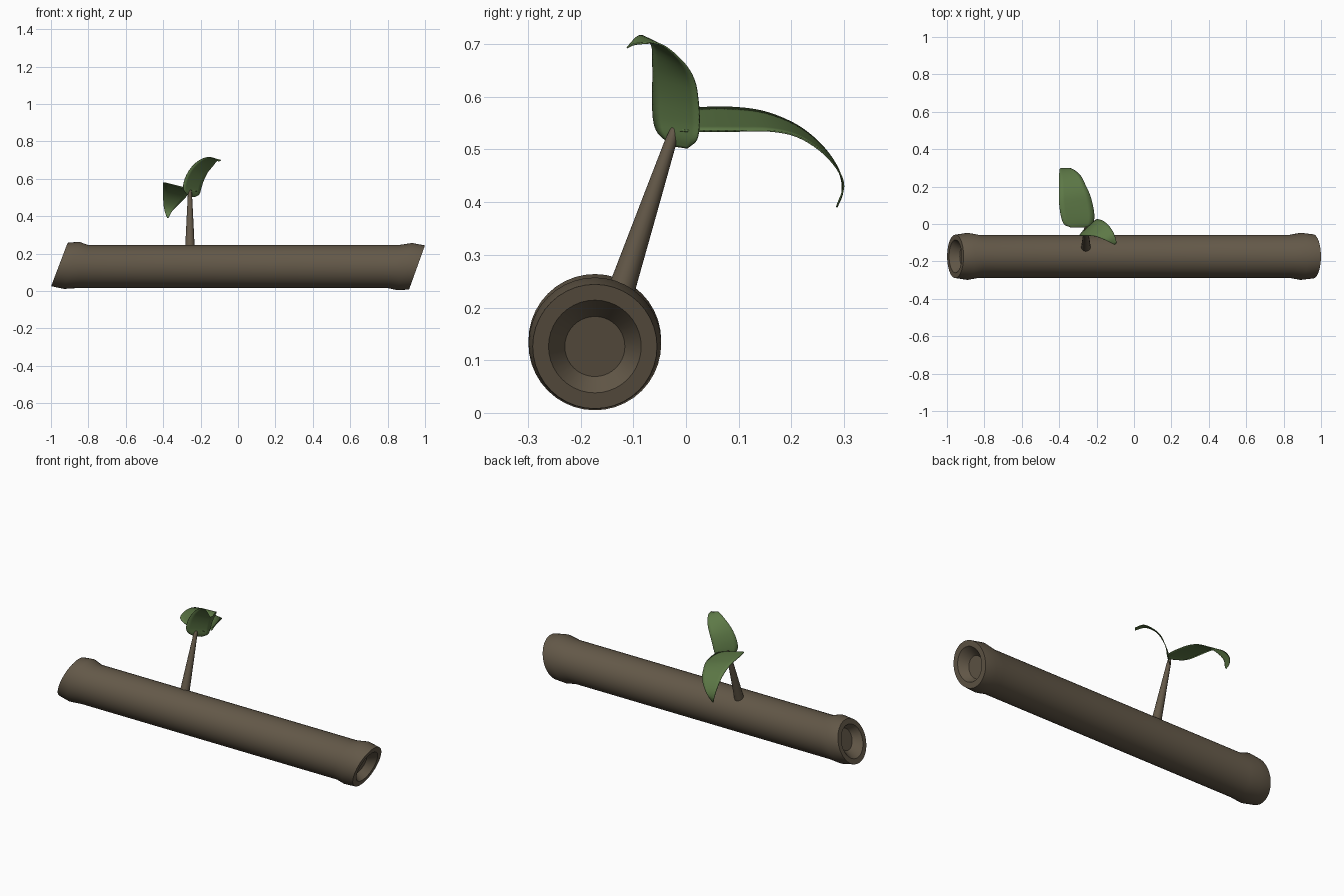
import bpy, bmesh, math
from mathutils import Vector

if "Cube" in bpy.data.objects:
    bpy.data.objects.remove(bpy.data.objects["Cube"])


def material(name, rgb):
    m = bpy.data.materials.new(name)
    m.diffuse_color = (*rgb, 1)
    m.use_nodes = True
    m.node_tree.nodes["Principled BSDF"].inputs["Base Color"].default_value = m.diffuse_color
    return m


BARK = material("bark_brown", (0.125, 0.098, 0.065))
LEAF = material("leaf_green", (0.11, 0.19, 0.062))


def finish(name, bm, mat):
    bmesh.ops.recalc_face_normals(bm, faces=bm.faces)
    mesh = bpy.data.meshes.new(name)
    bm.to_mesh(mesh)
    bm.free()
    mesh.materials.append(mat)
    ob = bpy.data.objects.new(name, mesh)
    bpy.context.collection.objects.link(ob)
    bpy.ops.object.select_all(action='DESELECT')
    ob.select_set(True)
    bpy.context.view_layer.objects.active = ob
    bpy.ops.object.shade_smooth_by_angle(angle=math.radians(30))
    return ob


def loft(bm, rings, closed):
    """Join successive rows of points with quads; closed rows get end caps."""
    rows = [[bm.verts.new(p) for p in r] for r in rings]
    n = len(rows[0])
    for a, b in zip(rows, rows[1:]):
        for i in range(n if closed else n - 1):
            j = (i + 1) % n
            bm.faces.new((a[i], a[j], b[j], b[i]))
    if closed:
        bm.faces.new(rows[0])
        bm.faces.new(rows[-1])


# Log: sheared rings (x, centre z, radius, slant), hollowed at both ends
LOG = [(-0.91, 0.142, 0.057, 0.38), (-0.955, 0.142, 0.088, 0.38),
       (-0.955, 0.142, 0.116, 0.38), (-0.89, 0.1375, 0.126, 0.32),
       (-0.83, 0.131, 0.115, 0.25), (0.83, 0.131, 0.115, 0.25),
       (0.89, 0.131, 0.126, 0.32), (0.957, 0.126, 0.118, 0.36),
       (0.957, 0.126, 0.088, 0.36), (0.91, 0.126, 0.057, 0.36)]
SIDES = 40
rings = []
for x, zc, r, k in LOG:
    ring = []
    for i in range(SIDES):
        a = math.tau * i / SIDES
        dz = r * math.sin(a)
        ring.append((x + k * dz, -0.173 + r * math.cos(a), zc + dz))
    rings.append(ring)
bm = bmesh.new()
loft(bm, rings, True)
finish("hollow_log", bm, BARK)

# Stem: tapered twig leaning back, rounded at the tip
base, tip = Vector((-0.257, -0.137, 0.19)), Vector((-0.257, -0.019, 0.545))
axis = (tip - base).normalized()
side = Vector((1, 0, 0))
up = axis.cross(side)
rings = []
for t, r in ((0, 0.028), (0.2, 0.024), (0.6, 0.017), (0.93, 0.011), (0.98, 0.008), (1, 0.003)):
    c = base.lerp(tip, t)
    rings.append([c + side * r * math.cos(math.tau * i / 16) + up * r * math.sin(math.tau * i / 16)
                  for i in range(16)])
bm = bmesh.new()
loft(bm, rings, True)
finish("stem", bm, BARK)


def spline(pts, steps):
    """Smooth curve through the points."""
    p = [Vector(q) for q in pts]
    p = [2 * p[0] - p[1]] + p + [2 * p[-1] - p[-2]]
    out = []
    for a, b, c, d in zip(p, p[1:], p[2:], p[3:]):
        for s in range(steps):
            t = s / steps
            out.append(0.5 * (2 * b + (c - a) * t + (2 * a - 5 * b + 4 * c - d) * t * t
                              + (3 * b - a - 3 * c + d) * t ** 3))
    return out + [p[-2]]


def leaf(name, left, right):
    """Thin blade spanning two edge curves."""
    rows = [[l.lerp(r, i / 6) for i in range(7)]
            for l, r in zip(spline(left, 4), spline(right, 4))]
    bm = bmesh.new()
    loft(bm, rows, False)
    ob = finish(name, bm, LEAF)
    mod = ob.modifiers.new("thickness", 'SOLIDIFY')
    mod.thickness = 0.003
    mod.offset = 0


# Upright leaf curling over to the front right
leaf("upright_leaf",
     [(-0.262, -0.022, 0.506), (-0.285, -0.052, 0.53), (-0.293, -0.062, 0.56),
      (-0.28, -0.063, 0.61), (-0.25, -0.063, 0.66), (-0.205, -0.066, 0.70),
      (-0.15, -0.088, 0.716), (-0.102, -0.112, 0.693)],
     [(-0.235, 0.003, 0.502), (-0.207, 0.02, 0.518), (-0.197, 0.025, 0.55),
      (-0.183, 0.023, 0.592), (-0.163, 0.015, 0.633), (-0.135, -0.008, 0.668),
      (-0.108, -0.05, 0.70), (-0.092, -0.1, 0.70)])

# Drooping leaf reaching to the back
leaf("drooping_leaf",
     [(-0.34, -0.018, 0.562), (-0.375, 0.0, 0.575), (-0.392, 0.05, 0.58),
      (-0.4, 0.11, 0.578), (-0.4, 0.16, 0.568), (-0.4, 0.215, 0.543),
      (-0.4, 0.26, 0.505), (-0.398, 0.29, 0.46), (-0.39, 0.297, 0.42),
      (-0.378, 0.286, 0.39)],
     [(-0.25, -0.018, 0.535), (-0.222, 0.0, 0.535), (-0.212, 0.04, 0.535),
      (-0.22, 0.1, 0.535), (-0.237, 0.16, 0.535), (-0.26, 0.21, 0.525),
      (-0.283, 0.255, 0.498), (-0.318, 0.287, 0.463), (-0.35, 0.299, 0.43),
      (-0.37, 0.287, 0.394)])
